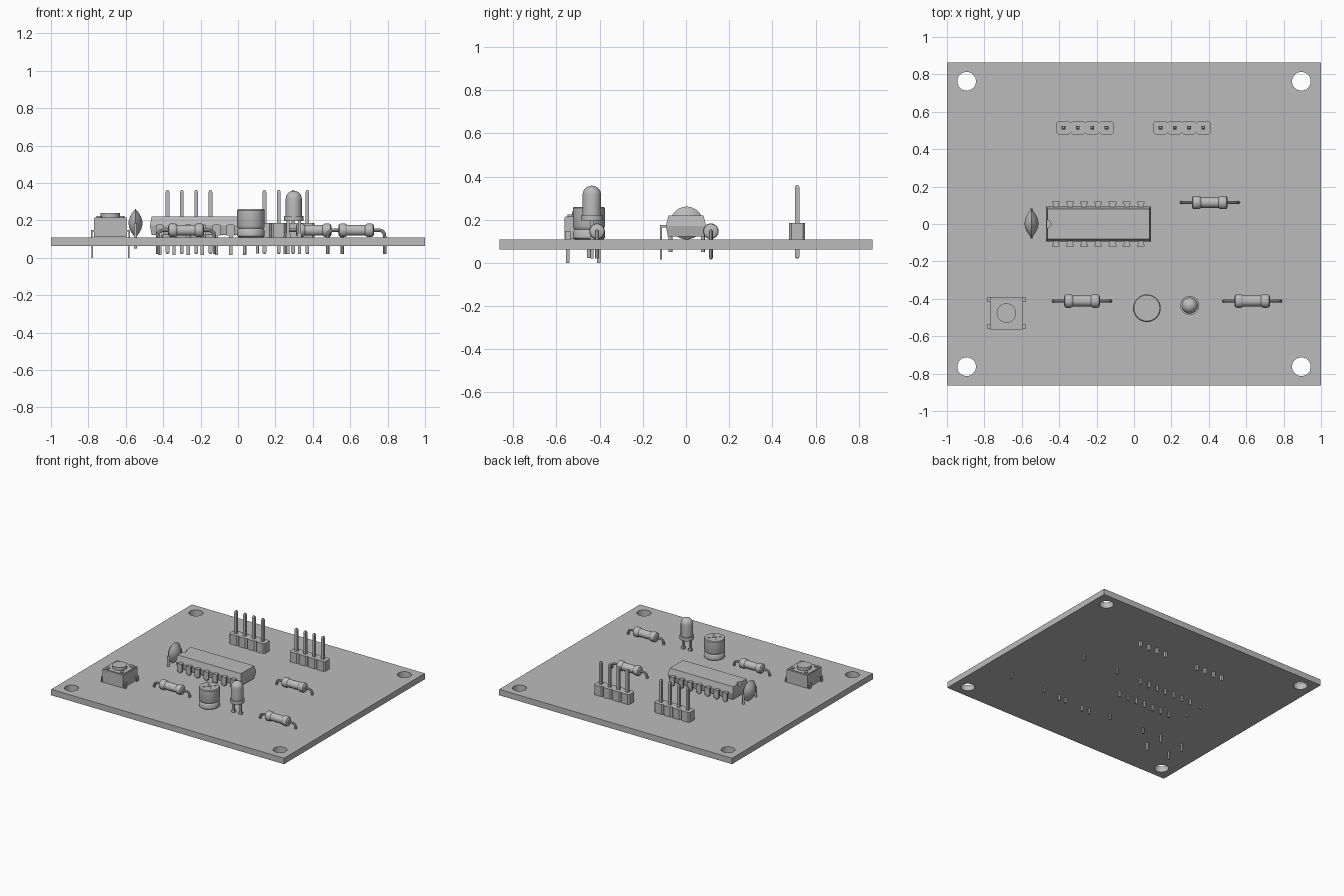
import bpy, bmesh, math
from mathutils import Matrix, Vector

old = bpy.data.objects.get("Cube")
if old:
    bpy.data.objects.remove(old, do_unlink=True)

grey = bpy.data.materials.new("plain_grey")
grey.use_nodes = True
COLOUR = (0.5, 0.5, 0.5, 1)
grey.diffuse_color = COLOUR
grey.node_tree.nodes["Principled BSDF"].inputs["Base Color"].default_value = COLOUR

BOARD_TOP = 0.108
BOARD_LOW = 0.062


def add_mesh(name, mesh, loc=(0, 0, 0), smooth=True):
    obj = bpy.data.objects.new(name, mesh)
    bpy.context.scene.collection.objects.link(obj)
    obj.location = loc
    if not mesh.materials:
        mesh.materials.append(grey)
    if smooth:
        bpy.ops.object.select_all(action='DESELECT')
        obj.select_set(True)
        bpy.context.view_layer.objects.active = obj
        bpy.ops.object.shade_smooth_by_angle(angle=math.radians(32))
    return obj


def finish(name, bm, loc=(0, 0, 0), smooth=True):
    bmesh.ops.recalc_face_normals(bm, faces=bm.faces)
    mesh = bpy.data.meshes.new(name)
    bm.to_mesh(mesh)
    bm.free()
    return add_mesh(name, mesh, loc, smooth)


def boxes(name, specs, loc=(0, 0, 0)):
    """Each spec is a centre and a size."""
    bm = bmesh.new()
    for centre, size in specs:
        bmesh.ops.create_cube(bm, matrix=Matrix.Translation(centre) @ Matrix.Diagonal((*size, 1)))
    return finish(name, bm, loc, False)


def lathe(name, profile, loc, axis='Z', steps=32):
    """Spin (radius, height) points, then lay the axis along X if asked."""
    bm = bmesh.new()
    verts = [bm.verts.new((r, 0, h)) for r, h in profile]
    edges = [bm.edges.new(pair) for pair in zip(verts, verts[1:])]
    bmesh.ops.spin(bm, geom=verts + edges, cent=(0, 0, 0), axis=(0, 0, 1),
                   angle=math.tau, steps=steps)
    bmesh.ops.remove_doubles(bm, verts=bm.verts, dist=0.0002)
    if axis == 'X':
        bmesh.ops.rotate(bm, verts=bm.verts, matrix=Matrix.Rotation(math.pi / 2, 3, 'Y'))
    return finish(name, bm, loc)


def rod(name, radius, low, high, x, y, steps=32):
    return lathe(name, [(0, low), (radius, low), (radius, high), (0, high)], (x, y, 0), 'Z', steps)


def stack(name, rings, loc=(0, 0, 0)):
    """Loft stacked outlines; each ring is (height, list of xy points)."""
    bm = bmesh.new()
    loops = [[bm.verts.new((x, y, z)) for x, y in pts] for z, pts in rings]
    for a, b in zip(loops, loops[1:]):
        for i in range(len(a)):
            j = (i + 1) % len(a)
            bm.faces.new((a[i], a[j], b[j], b[i]))
    bm.faces.new(loops[0])
    bm.faces.new(loops[-1])
    return finish(name, bm, loc, False)


def rect(hx, hy):
    return [(-hx, -hy), (hx, -hy), (hx, hy), (-hx, hy)]


def wire(name, points, radius, loc):
    curve = bpy.data.curves.new(name, 'CURVE')
    curve.dimensions = '3D'
    curve.bevel_depth = radius
    curve.bevel_resolution = 2
    curve.use_fill_caps = True
    line = curve.splines.new('POLY')
    line.points.add(len(points) - 1)
    for p, co in zip(line.points, points):
        p.co = (*co, 1)
    helper = bpy.data.objects.new(name, curve)
    bpy.context.scene.collection.objects.link(helper)
    bpy.context.view_layer.update()
    evaluated = helper.evaluated_get(bpy.context.evaluated_depsgraph_get())
    mesh = bpy.data.meshes.new_from_object(evaluated)
    bpy.data.objects.remove(helper, do_unlink=True)
    return add_mesh(name, mesh, loc)


def cut(target, cutter):
    mod = target.modifiers.new("cut", 'BOOLEAN')
    mod.operation = 'DIFFERENCE'
    mod.solver = 'EXACT'
    mod.object = cutter
    bpy.context.view_layer.objects.active = target
    bpy.ops.object.modifier_apply(modifier=mod.name)
    bpy.data.objects.remove(cutter, do_unlink=True)


# Circuit board with four mounting holes
board = boxes("board", [((0, 0, (BOARD_TOP + BOARD_LOW) / 2), (2, 1.726, BOARD_TOP - BOARD_LOW))])
for sx in (-1, 1):
    for sy in (-1, 1):
        cut(board, rod("hole_cutter", 0.05, 0, 0.2, sx * 0.895, sy * 0.763))

# Pin headers: chamfered blocks, each with a square pin
PITCH = 0.0765
W, H, C = PITCH / 2, 0.037, 0.011
block = [(-W + C, -H), (W - C, -H), (W, -H + C), (W, H - C),
         (W - C, H), (-W + C, H), (-W, H - C), (-W, -H + C)]
for side, x0 in (("left", 0.256), ("right", -0.262)):
    for i in range(4):
        x = x0 + (i - 1.5) * PITCH
        stack(side + "_header_block", [(BOARD_TOP, block), (0.185, block)], (x, 0.515, 0))
        tip, full = rect(0.005, 0.005), rect(0.01, 0.01)
        stack(side + "_header_pin", [(0.02, tip), (0.028, full), (0.352, full), (0.362, tip)],
              (x, 0.515, 0))

# Resistors with bent leads
half = [(0, -0.096), (0.022, -0.096), (0.033, -0.09), (0.036, -0.082),
        (0.036, -0.062), (0.034, -0.054), (0.029, -0.048)]
profile = half + [(r, -h) for r, h in reversed(half)]
for x, y in ((0.405, 0.115), (-0.278, -0.412), (0.632, -0.412)):
    lathe("resistor_body", profile, (x, y, 0.147), 'X')
    for s in (-1, 1):
        wire("resistor_lead", [(s * 0.08, 0, 0.147), (s * 0.125, 0, 0.147), (s * 0.141, 0, 0.142),
                               (s * 0.149, 0, 0.132), (s * 0.152, 0, 0.115), (s * 0.152, 0, 0.02)],
             0.009, (x, y, 0))

# Dual in-line chip with an end notch
chip = stack("chip_body", [(0.122, rect(0.271, 0.084)), (0.172, rect(0.281, 0.093)),
                           (0.22, rect(0.272, 0.081))], (-0.19, 0, 0))
cut(chip, rod("notch_cutter", 0.022, 0.195, 0.25, -0.466, 0))
for i in range(7):
    for s in (-1, 1):
        boxes("chip_pin", [((0, s * 0.1, 0.171), (0.03, 0.042, 0.012)),
                           ((0, s * 0.116, 0.147), (0.042, 0.011, 0.056)),
                           ((0, s * 0.116, 0.07), (0.018, 0.011, 0.11))],
              (-0.418 + i * 0.0757, 0, 0))

# Disc capacitor: a lens standing on edge
R, T = 0.076, 0.037
lens = [(R * i / 6, -T * (1 - (i / 6) ** 2)) for i in range(7)]
lens += [(r, -h) for r, h in reversed(lens[:-1])]
lathe("disc_capacitor", lens, (-0.548, 0.003, 0.185), 'X', 40)
for s in (-1, 1):
    rod("disc_capacitor_lead", 0.009, 0.05, 0.185, -0.548, 0.003 + s * 0.075, 12)

# Push button with cap, corner studs and four legs
BX, BY = -0.682, -0.476
boxes("button_body", [((0, 0, 0.161), (0.178, 0.174, 0.1))], (BX, BY, 0))
boxes("button_plate", [((0, 0, 0.213), (0.17, 0.166, 0.006))], (BX, BY, 0))
rod("button_cap", 0.052, 0.21, 0.238, BX, BY)
for sx in (-1, 1):
    for sy in (-1, 1):
        rod("button_stud", 0.014, 0.21, 0.224, BX + sx * 0.06, BY + sy * 0.06, 16)
        boxes("button_leg", [((sx * 0.092, 0, 0.145), (0.02, 0.024, 0.008)),
                             ((sx * 0.1, 0, 0.12), (0.008, 0.024, 0.056)),
                             ((sx * 0.098, 0, 0.051), (0.008, 0.018, 0.102))],
              (BX, BY + sy * 0.072, 0))

# Can capacitor with a crimped groove and a scored top
CX, CY = 0.069, -0.45
can = lathe("can_capacitor", [(0, 0.109), (0.066, 0.109), (0.074, 0.116), (0.074, 0.142),
                              (0.071, 0.15), (0.067, 0.156), (0.071, 0.162), (0.074, 0.17),
                              (0.074, 0.254), (0.069, 0.26), (0, 0.26)], (CX, CY, 0), 'Z', 40)
score = boxes("score_cutter", [((0, 0, 0.262), (0.1, 0.006, 0.012))], (CX, CY, 0))
score.rotation_euler.z = math.radians(45)
cut(can, score)
score = boxes("score_cutter", [((0, 0, 0.262), (0.1, 0.006, 0.012))], (CX, CY, 0))
score.rotation_euler.z = math.radians(-45)
cut(can, score)
for s in (-1, 1):
    rod("can_capacitor_lead", 0.008, 0.022, 0.12, CX + s * 0.034, CY, 12)

# Indicator lamp: domed lens, flange and two square leads with stops
LX, LY = 0.298, -0.436
dome = [(0.043 * math.cos(a), 0.315 + 0.043 * math.sin(a))
        for a in (math.pi / 2 * i / 8 for i in range(9))]
lathe("lamp_lens", [(0, 0.196), (0.051, 0.196), (0.051, 0.222), (0.043, 0.222)] + dome,
      (LX, LY, 0))
for s in (-1, 1):
    boxes("lamp_lead", [((0, 0, 0.11), (0.015, 0.015, 0.18)),
                        ((0, 0, 0.118), (0.024, 0.018, 0.02))], (LX + s * 0.03, LY, 0))
